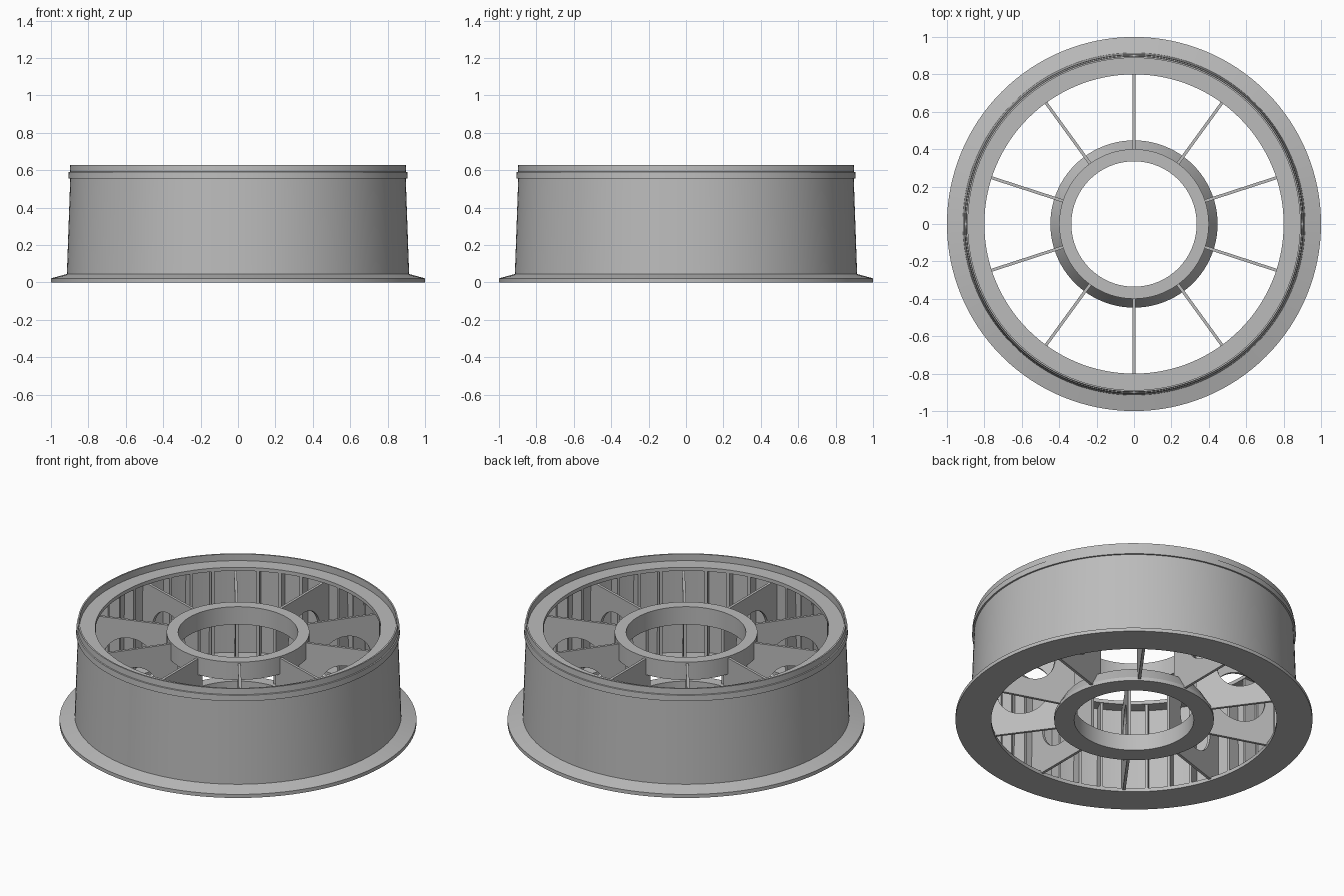
import bpy, bmesh, math
from mathutils import Matrix

old = bpy.data.objects.get("Cube")
if old:
    bpy.data.objects.remove(old)

grey = bpy.data.materials.new("plain grey")
grey.use_nodes = True
colour = (0.5, 0.5, 0.5, 1)
grey.diffuse_color = colour
grey.node_tree.nodes["Principled BSDF"].inputs["Base Color"].default_value = colour


def add_object(name, mesh):
    mesh.materials.clear()
    mesh.materials.append(grey)
    obj = bpy.data.objects.new(name, mesh)
    bpy.context.collection.objects.link(obj)
    return obj


def lathe(name, profile, steps=128):
    """Spin a closed (radius, height) profile around z."""
    bm = bmesh.new()
    rings = [[bm.verts.new((r * math.cos(a), r * math.sin(a), z)) for r, z in profile]
             for a in (math.tau * i / steps for i in range(steps))]
    n = len(profile)
    for i in range(steps):
        a, b = rings[i], rings[(i + 1) % steps]
        for j in range(n):
            k = (j + 1) % n
            bm.faces.new((a[j], b[j], b[k], a[k]))
    bmesh.ops.recalc_face_normals(bm, faces=bm.faces)
    mesh = bpy.data.meshes.new(name)
    bm.to_mesh(mesh)
    bm.free()
    obj = add_object(name, mesh)
    bpy.ops.object.select_all(action="DESELECT")
    obj.select_set(True)
    bpy.context.view_layer.objects.active = obj
    bpy.ops.object.shade_smooth_by_angle(angle=math.radians(10))
    return obj


def plate_mesh(name, loops, thickness):
    """Flat plate in the radius-height plane; loops after the first are holes."""
    curve = bpy.data.curves.new(name, "CURVE")
    curve.dimensions = "2D"
    curve.fill_mode = "BOTH"
    curve.extrude = thickness / 2
    for loop in loops:
        spline = curve.splines.new("POLY")
        spline.points.add(len(loop) - 1)
        for point, (x, y) in zip(spline.points, loop):
            point.co = (x, y, 0, 1)
        spline.use_cyclic_u = True
    helper = bpy.data.objects.new(name + "_helper", curve)
    bpy.context.collection.objects.link(helper)
    graph = bpy.context.evaluated_depsgraph_get()
    mesh = bpy.data.meshes.new_from_object(helper.evaluated_get(graph))
    bpy.data.objects.remove(helper)
    mesh.transform(Matrix.Rotation(math.pi / 2, 4, "X"))
    bm = bmesh.new()
    bm.from_mesh(mesh)
    bmesh.ops.remove_doubles(bm, verts=bm.verts, dist=1e-5)
    bmesh.ops.recalc_face_normals(bm, faces=bm.faces)
    for face in bm.faces:
        face.smooth = False
    bm.to_mesh(mesh)
    bm.free()
    return mesh


# Rim: flanged base, tapered tread, raised band and two inward lips
lathe("rim", [
    (0.80, 0), (1.0, 0), (1.0, 0.022), (0.915, 0.045), (0.897, 0.555), (0.907, 0.555),
    (0.905, 0.59), (0.899, 0.592), (0.897, 0.628), (0.888, 0.628), (0.888, 0.587),
    (0.80, 0.587), (0.80, 0.565), (0.875, 0.565), (0.885, 0.022), (0.80, 0.022)])

# Hub: upper collar and lower tapered ring, open between
lathe("hub_collar", [(0.335, 0.45), (0.40, 0.45), (0.40, 0.56), (0.335, 0.56)])
lathe("hub_base", [(0.335, 0), (0.447, 0), (0.447, 0.022), (0.40, 0.10), (0.335, 0.10)])

# Ten spoke plates, each with a round hole
outline = [(0.36, 0.01), (0.883, 0.01), (0.878, 0.575), (0.81, 0.55), (0.36, 0.55)]
hole = [(0.635 + 0.155 * math.cos(t), 0.285 + 0.155 * math.sin(t))
        for t in (math.tau * i / 40 for i in range(40))]
spoke = plate_mesh("spoke", [outline, hole], 0.016)
# Short stiffening ribs on the inside of the rim
rib = plate_mesh("rib", [[(0.805, 0.01), (0.887, 0.01), (0.878, 0.575), (0.805, 0.575)]], 0.016)

for i in range(40):
    is_spoke = i % 4 == 0
    obj = add_object(f"{'spoke' if is_spoke else 'rib'}_{i + 1}", spoke if is_spoke else rib)
    obj.rotation_euler.z = math.pi / 2 + math.tau * i / 40
